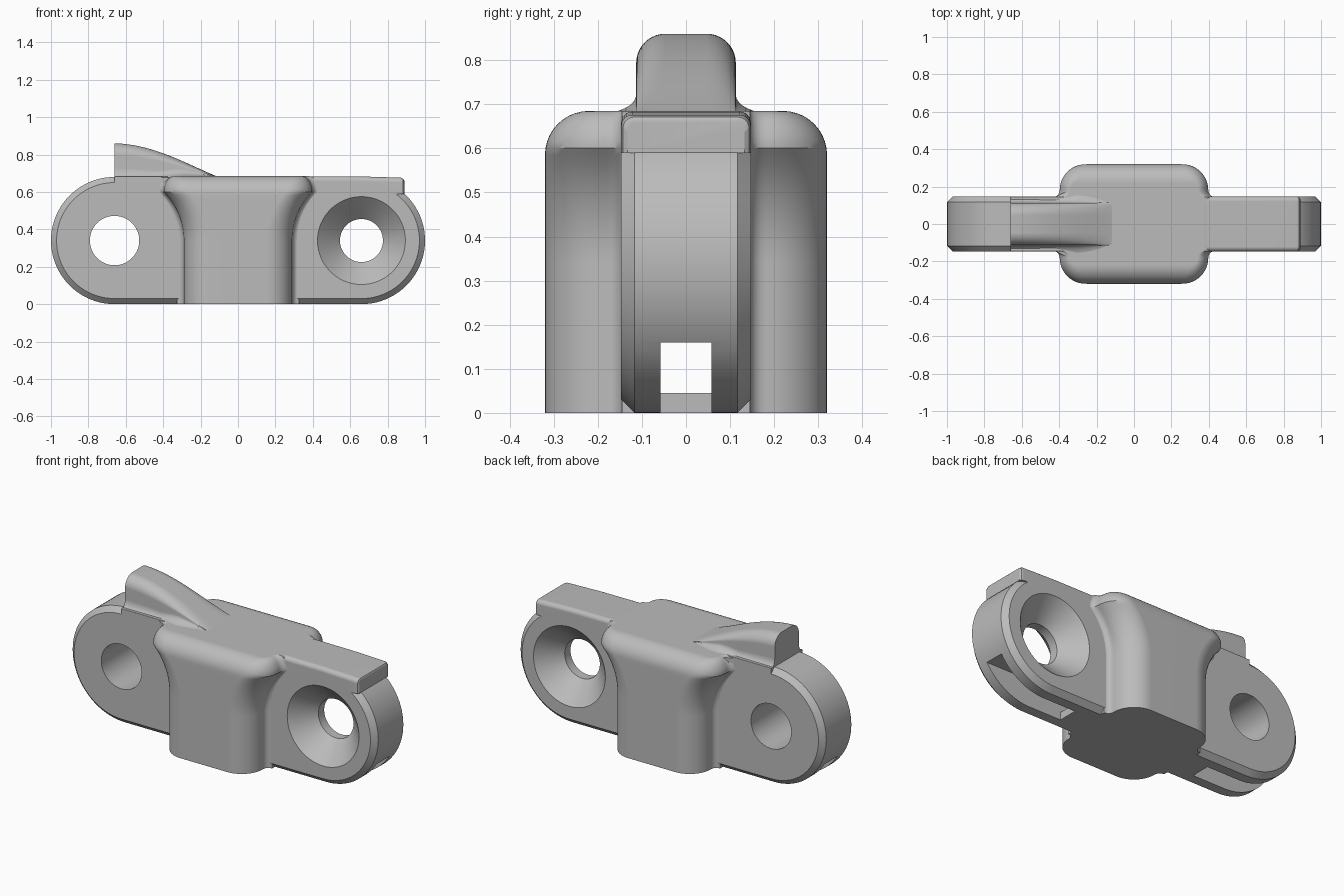
import bpy, bmesh
from math import sin, cos, pi, sqrt, radians

if "Cube" in bpy.data.objects:
    bpy.data.objects.remove(bpy.data.objects["Cube"])

grey = bpy.data.materials.new("plain grey")
grey.use_nodes = True
grey.diffuse_color = (0.5, 0.5, 0.5, 1)
grey.node_tree.nodes["Principled BSDF"].inputs["Base Color"].default_value = (0.5, 0.5, 0.5, 1)

PIVOT, AXIS_Z, R = 0.66, 0.34, 0.34   # pivot x, pivot height, end radius
HALF = 0.147                          # half thickness of the link plate
TOP = 0.685


def arc(cx, cy, rx, ry, a0, a1, n=10):
    """Points on an elliptical arc, angles in degrees."""
    angles = [radians(a0 + (a1 - a0) * i / n) for i in range(n + 1)]
    return [(cx + rx * cos(a), cy + ry * sin(a)) for a in angles]


def loft(name, rings):
    """Skin a stack of equal-length closed rings and cap both ends."""
    bm = bmesh.new()
    rows = [[bm.verts.new(p) for p in ring] for ring in rings]
    n = len(rows[0])
    for a, b in zip(rows, rows[1:]):
        for i in range(n):
            j = (i + 1) % n
            bm.faces.new((a[i], a[j], b[j], b[i]))
    bm.faces.new(rows[0])
    bm.faces.new(rows[-1])
    bmesh.ops.recalc_face_normals(bm, faces=bm.faces)
    mesh = bpy.data.meshes.new(name)
    bm.to_mesh(mesh)
    bm.free()
    mesh.materials.append(grey)
    obj = bpy.data.objects.new(name, mesh)
    bpy.context.collection.objects.link(obj)
    return obj


def along_y(points, y):
    return [(x, y, z) for x, z in points]


def along_x(points, x):
    return [(x, y, z) for y, z in points]


def mirrored(half):
    """Close a half outline by mirroring it in its first coordinate."""
    return half + [(-a, b) for a, b in reversed(half)]


def cut(obj, cutter):
    mod = obj.modifiers.new("cut", 'BOOLEAN')
    mod.operation, mod.solver, mod.object = 'DIFFERENCE', 'EXACT', cutter
    bpy.context.view_layer.objects.active = obj
    bpy.ops.object.modifier_apply(modifier=mod.name)


# Link plate: stadium outline with chamfered rims
def stadium(r):
    return (arc(PIVOT, AXIS_Z, r, r, -90, 90, 40)
            + arc(-PIVOT, AXIS_Z, r, r, 90, 270, 40))


CH = 0.03
plate = loft("link_plate", [along_y(stadium(r), y) for r, y in (
    (R - CH, -HALF), (R, CH - HALF), (R, HALF - CH), (R - CH, HALF))])


# Central body: rounded block, waisted around the pivots, blended to the plate
def body_ring(z, d, inset):
    w = 0.29
    if z > AXIS_Z:
        w = min(0.40, PIVOT - sqrt(0.37 ** 2 - min(z - AXIS_Z, 0.27) ** 2))
    w -= inset
    f, yb = 0.035, HALF - 0.002
    r = min(0.14, d - yb - f - 0.003)
    quarter = (arc(w + f, yb + f, f, f, 270, 180, 6)
               + arc(w - r, d - r, r, r, 0, 90, 12))
    half = [(x, -y) for x, y in reversed(quarter)] + quarter
    return [(x, y, z) for x, y in mirrored(half)]


EDGE = 0.1
D = 0.32
levels = [(0, D, 0)]
levels += [(AXIS_Z + (TOP - EDGE - AXIS_Z) * i / 12, D, 0) for i in range(13)]
for i in range(1, 11):
    t = i * pi / 20
    levels.append((TOP - EDGE + EDGE * sin(t), D - EDGE + EDGE * cos(t),
                   0.06 * (1 - cos(t))))
body = loft("center_body", [body_ring(*lv) for lv in levels])


# Squared shoulder beside the horn
def block(half_y, low, high, r):
    return mirrored([(half_y, low)]
                    + arc(half_y - r, high - r, r, r, 0, 90, 6))


loft("right_shoulder", [along_x(block(HALF, 0.6, TOP - 0.001, 0.004), x)
                        for x in (-PIVOT, -0.33)])

# Overhanging tab above the countersunk end
loft("left_tab", [along_x(block(HALF - s, 0.59, top - s, 0.025), x)
                  for x, top, s in ((0.28, TOP - 0.001, 0), (0.65, 0.683, 0),
                                    (0.87, 0.676, 0), (0.882, 0.675, 0.004),
                                    (0.889, 0.674, 0.014))])


# Curved horn, flared onto the body
def horn_ring(x):
    t = (x + PIVOT) / 0.56
    top = 0.86 - 0.182 * (1.35 * t * t - 0.35 * t ** 4 + 0.08 * t * (1 - t))
    top = max(top, 0.679)
    base = 0.678
    s = max((top - base) / 0.182, 0.005)
    blend = min(max((x + 0.42) / 0.12, 0), 1)
    f = 0.033 + 0.057 * blend
    fz, r, w = (0.05 + 0.04 * blend) * s, 0.066, 0.113
    half = ([(w + f, 0.65)]
            + arc(w + f, base + fz, f, fz, 270, 180, 8)
            + arc(w - r, top - r * s, r, r * s, 0, 90, 10))
    return along_x(mirrored(half), x)


loft("horn", [horn_ring(-PIVOT + 0.56 * i / 28) for i in range(29)])


# Cutters: plain hole, double countersunk hole, strap channel
def round_cutter(name, cx, steps):
    return loft(name, [along_y(arc(cx, AXIS_Z, r, r, 0, 354, 59), y)
                       for r, y in steps])


pin = round_cutter("pin_cutter", -PIVOT, ((0.132, -0.3), (0.132, 0.3)))
sink = round_cutter("countersink_cutter", PIVOT, (
    (0.255, -HALF - 0.02), (0.115, -0.027), (0.115, 0.027), (0.255, HALF + 0.02)))
channel = mirrored([(0.45, 0.045), (0.45, -0.1), (1.1, -0.1), (1.1, 0.16)])
strap = loft("strap_cutter", [along_y(channel, y) for y in (-0.058, 0.058)])

for cutter in (pin, sink, strap):
    cutter.hide_render = True
    cut(plate, cutter)
cut(body, strap)
for cutter in (pin, sink, strap):
    bpy.data.objects.remove(cutter)

# Smooth shading with crisp edges
for obj in bpy.context.collection.objects:
    if obj.type == 'MESH':
        bpy.ops.object.select_all(action='DESELECT')
        obj.select_set(True)
        bpy.context.view_layer.objects.active = obj
        bpy.ops.object.shade_smooth_by_angle(angle=radians(30))
        mod = obj.modifiers.new("even shading", 'WEIGHTED_NORMAL')
        mod.keep_sharp = True
